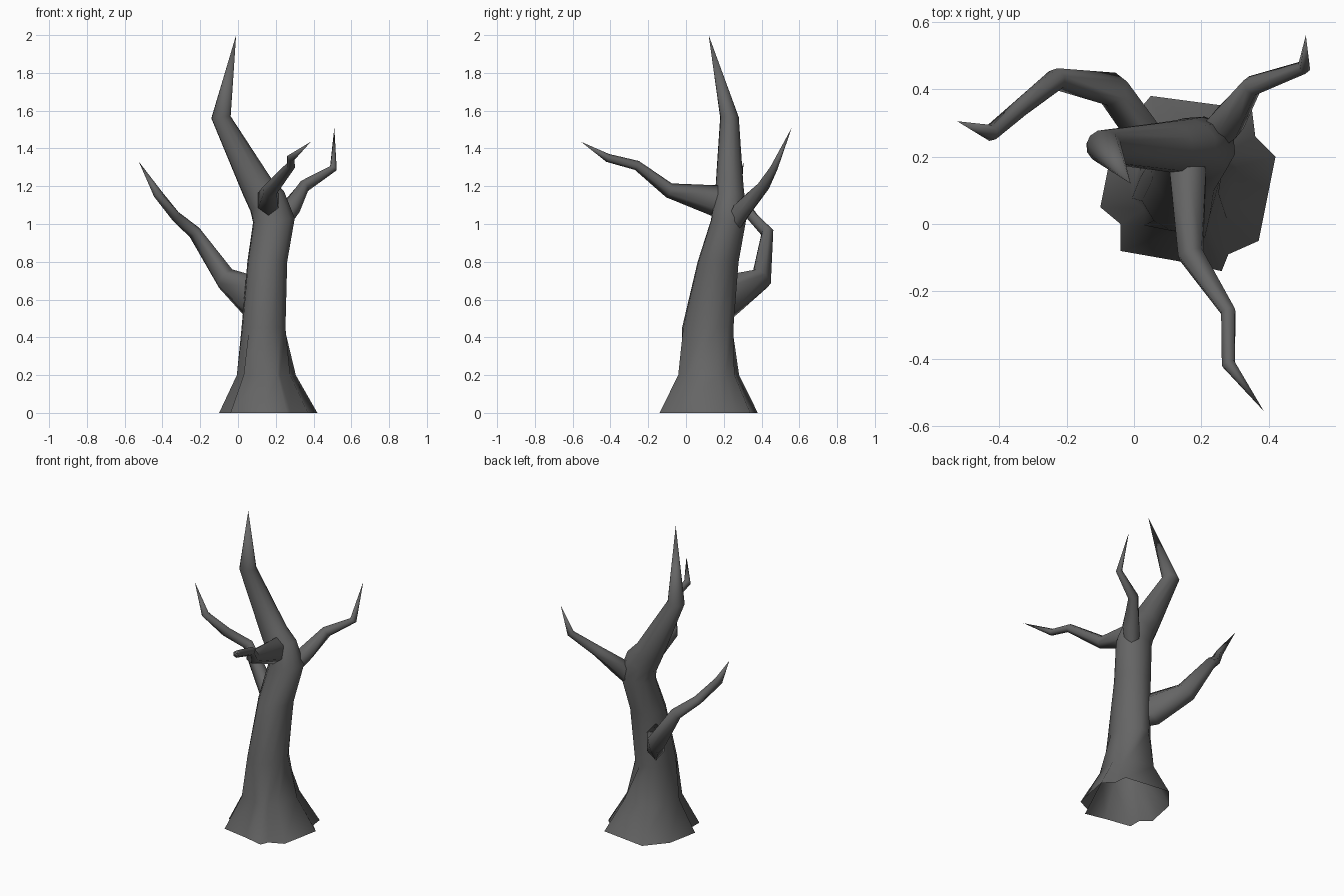
import bpy, bmesh, math
from mathutils import Vector

if "Cube" in bpy.data.objects:
    bpy.data.objects.remove(bpy.data.objects["Cube"])

bark = bpy.data.materials.new("dark_bark")
bark.diffuse_color = (0.13, 0.13, 0.13, 1)
bark.use_nodes = True
bark.node_tree.nodes["Principled BSDF"].inputs["Base Color"].default_value = bark.diffuse_color


def skin(name, rings, tip):
    """Bridge rings of points into a tapering tube that ends in a point."""
    bm = bmesh.new()
    loops = [[bm.verts.new(p) for p in ring] for ring in rings]
    n = len(loops[0])
    for a, b in zip(loops, loops[1:]):
        for i in range(n):
            j = (i + 1) % n
            bm.faces.new((a[i], a[j], b[j], b[i]))
    end = bm.verts.new(tip)
    for i in range(n):
        bm.faces.new((loops[-1][i], loops[-1][(i + 1) % n], end))
    for f in bm.faces:
        f.smooth = True
    bmesh.ops.recalc_face_normals(bm, faces=bm.faces)
    mesh = bpy.data.meshes.new(name)
    bm.to_mesh(mesh)
    bm.free()
    mesh.materials.append(bark)
    bpy.context.collection.objects.link(bpy.data.objects.new(name, mesh))


def branch(name, path, tip, sides=6):
    """path: (x, y, z, half width, half height), rings mitred at each bend."""
    pts = [Vector(p[:3]) for p in path] + [Vector(tip)]
    rings = []
    for i, (x, y, z, w, h) in enumerate(path):
        t = (pts[i + 1] - pts[i]).normalized()
        if i:
            t = (t + (pts[i] - pts[i - 1]).normalized()).normalized()
        side = t.cross(Vector((0, 0, 1))).normalized()
        up = side.cross(t)
        ring = []
        for k in range(sides):
            a = math.tau * (k + 0.5) / sides
            ring.append(pts[i] + side * (w * math.cos(a)) + up * (h * math.sin(a)))
        rings.append(ring)
    skin(name, rings, tip)


# Trunk: flared root outline, open underneath, running up into the leader
base = [(0.42, 0.20), (0.36, 0.26), (0.35, 0.34), (0.05, 0.38), (-0.06, 0.25),
        (-0.10, 0.05), (-0.04, 0.0), (-0.04, -0.08), (0.13, -0.11),
        (0.26, -0.14), (0.28, -0.09), (0.37, -0.05)]
rings = [[(x, y, 0) for x, y in base],
         [(0.15 + 0.6 * (x - 0.16), 0.12 + 0.62 * (y - 0.12), 0.2) for x, y in base]]
# centre x, y, z, half width x, half width y, tilt along x
sections = [(0.135, 0.115, 0.45, 0.118, 0.138, 0), (0.155, 0.17, 0.80, 0.107, 0.11, 0),
            (0.19, 0.225, 1.02, 0.112, 0.095, 0.1), (0.155, 0.23, 1.12, 0.09, 0.083, 0.6),
            (0.10, 0.23, 1.20, 0.075, 0.075, 0.6), (-0.09, 0.23, 1.565, 0.052, 0.05, 0.1)]
for cx, cy, z, hx, hy, tilt in sections:
    ring = []
    for k in range(12):
        a = math.radians(20 + 30 * k)
        dx = hx * math.cos(a)
        ring.append((cx + dx, cy + hy * math.sin(a), z + tilt * dx))
    rings.append(ring)
skin("trunk", rings, (-0.01, 0.12, 2.0))

# Side branches, each starting from a narrow root hidden inside the trunk
branch("left_branch", [(0.14, 0.12, 0.56, 0.03, 0.06), (0.06, 0.225, 0.62, 0.06, 0.115),
                       (-0.065, 0.40, 0.71, 0.052, 0.066),
                       (-0.23, 0.43, 0.955, 0.034, 0.036), (-0.33, 0.35, 1.04, 0.03, 0.03),
                       (-0.425, 0.27, 1.16, 0.025, 0.025)], (-0.525, 0.305, 1.33))
branch("right_branch", [(0.19, 0.22, 0.94, 0.04, 0.04), (0.275, 0.30, 1.08, 0.057, 0.053),
                        (0.35, 0.41, 1.20, 0.032, 0.035), (0.505, 0.465, 1.295, 0.02, 0.022)],
       (0.51, 0.56, 1.51))
branch("front_branch", [(0.155, 0.24, 1.10, 0.03, 0.04), (0.16, 0.15, 1.125, 0.062, 0.082),
                        (0.168, -0.09, 1.178, 0.042, 0.04),
                        (0.28, -0.26, 1.31, 0.024, 0.026), (0.28, -0.415, 1.35, 0.022, 0.022)],
       (0.385, -0.555, 1.435))
